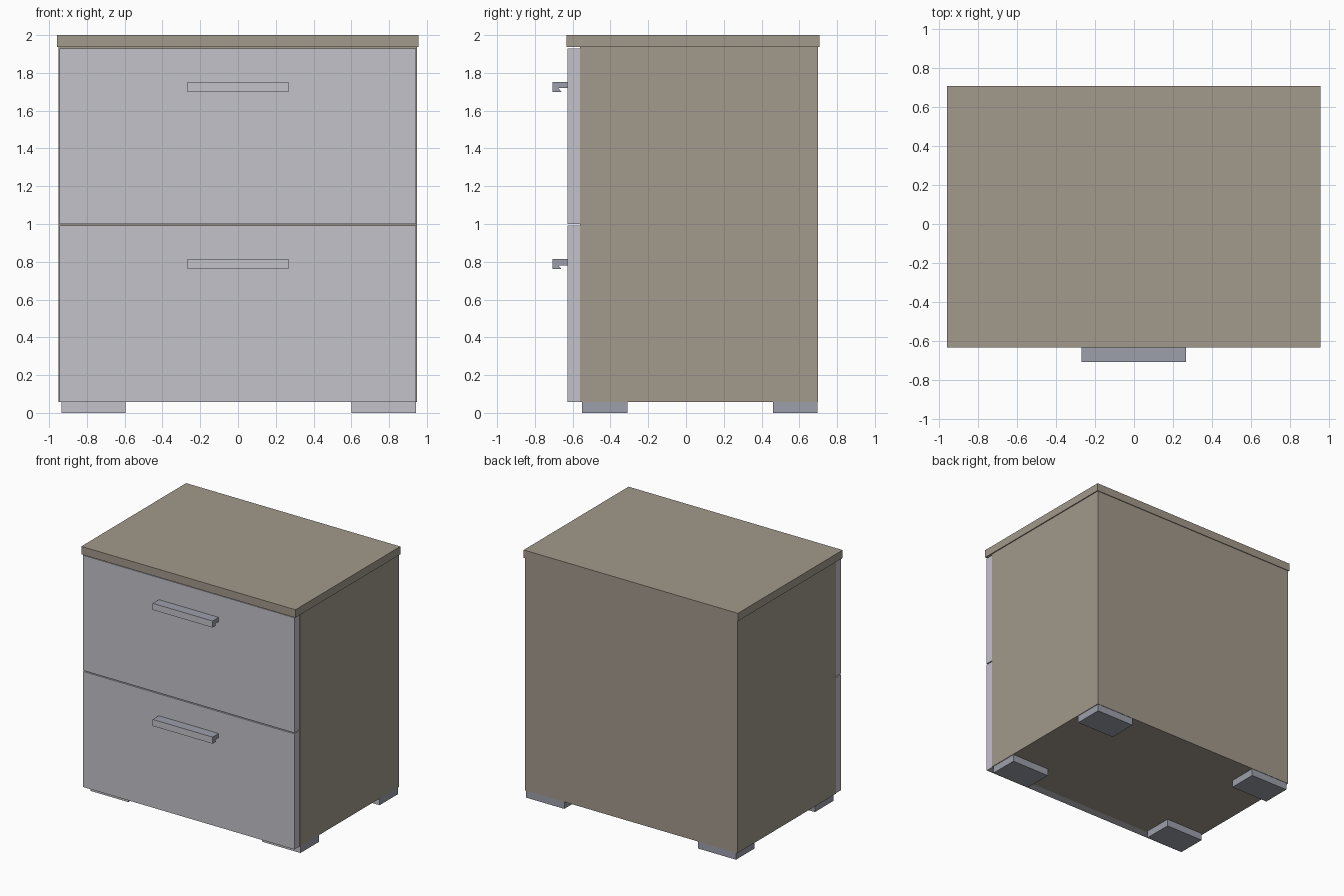
import bpy, bmesh

if "Cube" in bpy.data.objects:
    bpy.data.objects.remove(bpy.data.objects["Cube"])


def material(name, rgb):
    m = bpy.data.materials.new(name)
    m.diffuse_color = (*rgb, 1)
    m.use_nodes = True
    m.node_tree.nodes["Principled BSDF"].inputs["Base Color"].default_value = m.diffuse_color
    return m


wood = material("taupe_wood", (0.36, 0.32, 0.26))
pale = material("pale_grey", (0.55, 0.54, 0.585))
metal = material("blue_grey_metal", (0.34, 0.35, 0.41))


def extrude_x(name, profile, x0, x1, mats):
    """Extrude a (y, z) profile along x; a second material goes on front-facing faces."""
    bm = bmesh.new()
    face = bm.faces.new([bm.verts.new((x0, y, z)) for y, z in profile])
    ext = bmesh.ops.extrude_face_region(bm, geom=[face])
    verts = [g for g in ext["geom"] if isinstance(g, bmesh.types.BMVert)]
    bmesh.ops.translate(bm, verts=verts, vec=(x1 - x0, 0, 0))
    bmesh.ops.recalc_face_normals(bm, faces=bm.faces)
    bm.normal_update()
    if len(mats) > 1:
        for f in bm.faces:
            f.material_index = int(f.normal.y < -0.9)
    mesh = bpy.data.meshes.new(name)
    bm.to_mesh(mesh)
    bm.free()
    for m in mats:
        mesh.materials.append(m)
    ob = bpy.data.objects.new(name, mesh)
    bpy.context.collection.objects.link(ob)
    return ob


def box(name, x, y, z, *mats):
    profile = [(y[0], z[0]), (y[1], z[0]), (y[1], z[1]), (y[0], z[1])]
    return extrude_x(name, profile, x[0], x[1], mats)


# Cabinet body and overhanging top
box("cabinet_body", (-0.95, 0.948), (-0.56, 0.70), (0.058, 1.936), wood)
box("top_panel", (-0.958, 0.956), (-0.632, 0.706), (1.936, 2.0), wood)

# Drawer fronts with hooked bar handles
for label, z0, z1, top in (("lower", 0.058, 0.992, 0.815), ("upper", 1.0, 1.93, 1.753)):
    box(label + "_drawer_front", (-0.945, 0.943), (-0.628, -0.56), (z0, z1), pale)
    hook = [(-0.706, top), (-0.628, top), (-0.628, top - 0.034), (-0.675, top - 0.034),
            (-0.66, top - 0.053), (-0.706, top - 0.053)]
    extrude_x(label + "_handle", hook, -0.268, 0.267, (metal, pale))

# Four block feet
for depth, y in (("front", (-0.55, -0.31)), ("back", (0.46, 0.697))):
    for side, x in (("left", (-0.935, -0.595)), ("right", (0.60, 0.943))):
        box(f"{depth}_{side}_foot", x, y, (0, 0.058), metal, pale)
